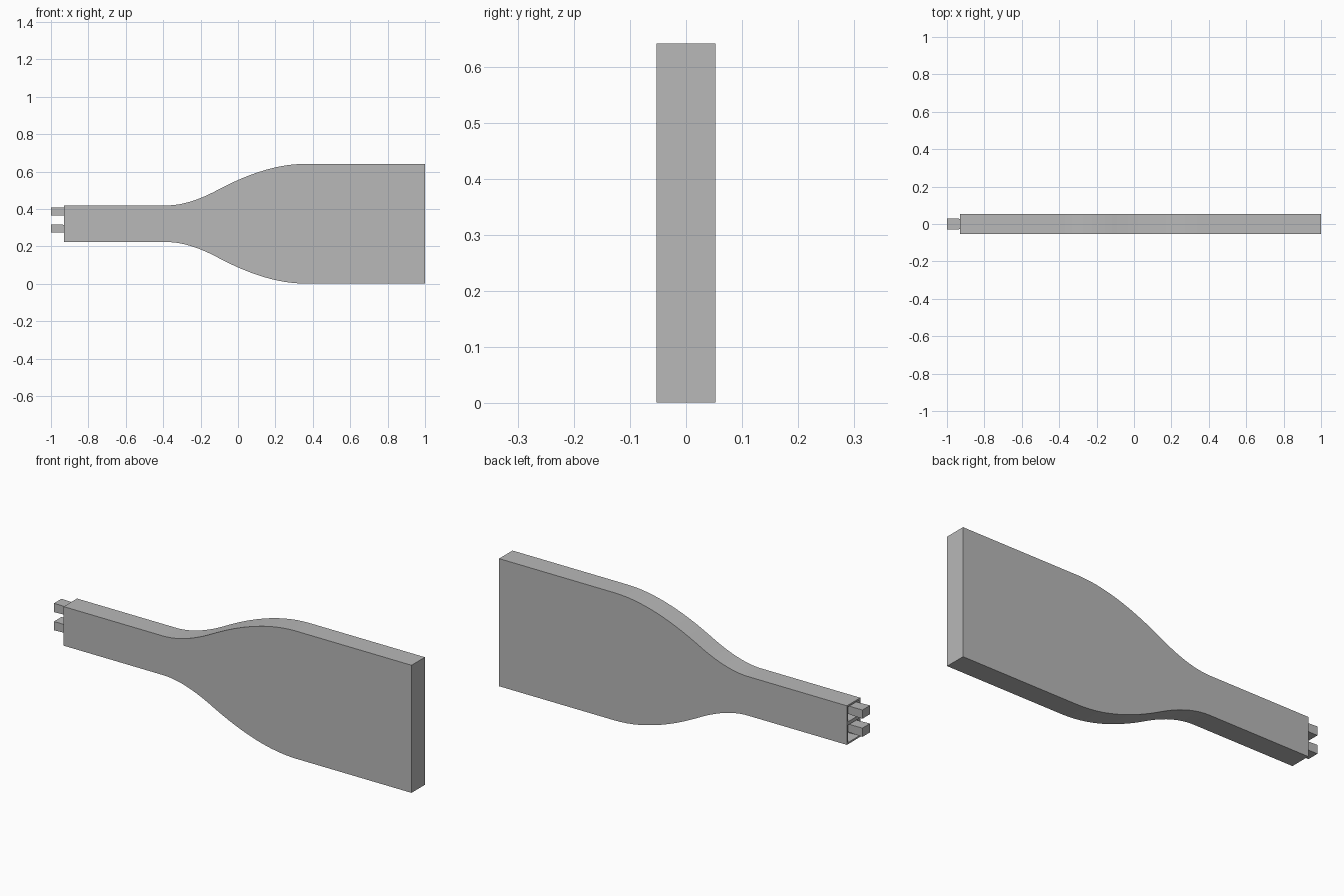
import bpy
import bmesh
from math import radians
from mathutils import Vector

cube = bpy.data.objects.get("Cube")
if cube:
    bpy.data.objects.remove(cube, do_unlink=True)

grey = bpy.data.materials.new("plain_grey")
grey.use_nodes = True
colour = (0.48, 0.48, 0.48, 1)
grey.diffuse_color = colour
grey.node_tree.nodes["Principled BSDF"].inputs["Base Color"].default_value = colour

HALF = 0.053      # half thickness of the panel
MID = 0.321       # height of the centre line
END = -0.93       # socket end of the neck
DEPTH = 0.1       # depth of the sockets


def add_object(name, bm):
    bmesh.ops.recalc_face_normals(bm, faces=bm.faces)
    mesh = bpy.data.meshes.new(name)
    bm.to_mesh(mesh)
    bm.free()
    mesh.materials.append(grey)
    obj = bpy.data.objects.new(name, mesh)
    bpy.context.collection.objects.link(obj)
    return obj


def curve(a, b, c, steps=12):
    """Points on a quadratic arc, without the last one."""
    a, b, c = Vector(a), Vector(b), Vector(c)
    ts = [i / steps for i in range(steps)]
    return [a * (1 - t) ** 2 + b * 2 * t * (1 - t) + c * t * t for t in ts]


# Panel: narrow neck flaring to a wide blade, as height above the centre line
bend = (-0.1, 0.185)
upper = [Vector((END, 0.098))]
upper += curve((-0.38, 0.098), (-0.26, 0.098), bend)
upper += curve(bend, (0.155, 0.32), (0.36, 0.32))
upper += [Vector((0.36, 0.32)), Vector((1, 0.32))]
outline = [(p.x, MID + p.y) for p in upper]
outline += [(p.x, MID - p.y) for p in reversed(upper)]
outline.append((END, 0.327))      # divider between the sockets

bm = bmesh.new()
front = bm.faces.new([bm.verts.new((x, -HALF, z)) for x, z in outline])
sweep = bmesh.ops.extrude_face_region(bm, geom=[front], use_keep_orig=True)
back = [v for v in sweep["geom"] if isinstance(v, bmesh.types.BMVert)]
bmesh.ops.translate(bm, verts=back, vec=(0, 2 * HALF, 0))
bmesh.ops.recalc_face_normals(bm, faces=bm.faces)

# Two sockets sunk into the end of the neck
ends = [f for f in bm.faces if all(v.co.x < END + 0.001 for v in f.verts)]
bmesh.ops.inset_individual(bm, faces=ends, thickness=0.012)
for face in ends:
    pocket = bmesh.ops.extrude_discrete_faces(bm, faces=[face])["faces"][0]
    bmesh.ops.translate(bm, verts=pocket.verts, vec=(DEPTH, 0, 0))
panel = add_object("panel", bm)
bpy.context.view_layer.objects.active = panel
panel.select_set(True)
bpy.ops.object.shade_smooth_by_angle(angle=radians(30))

# Prongs: short bars, slightly thinner toward the root
for name, z in (("lower_prong", 0.295), ("upper_prong", 0.386)):
    bm = bmesh.new()
    bmesh.ops.create_cube(bm, size=1)
    for v in bm.verts:
        tip = v.co.x < 0
        v.co.x = -1 if tip else END + DEPTH
        v.co.y *= 0.06 if tip else 0.05
        v.co.z = z + v.co.z * (0.044 if tip else 0.036)
    add_object(name, bm)
